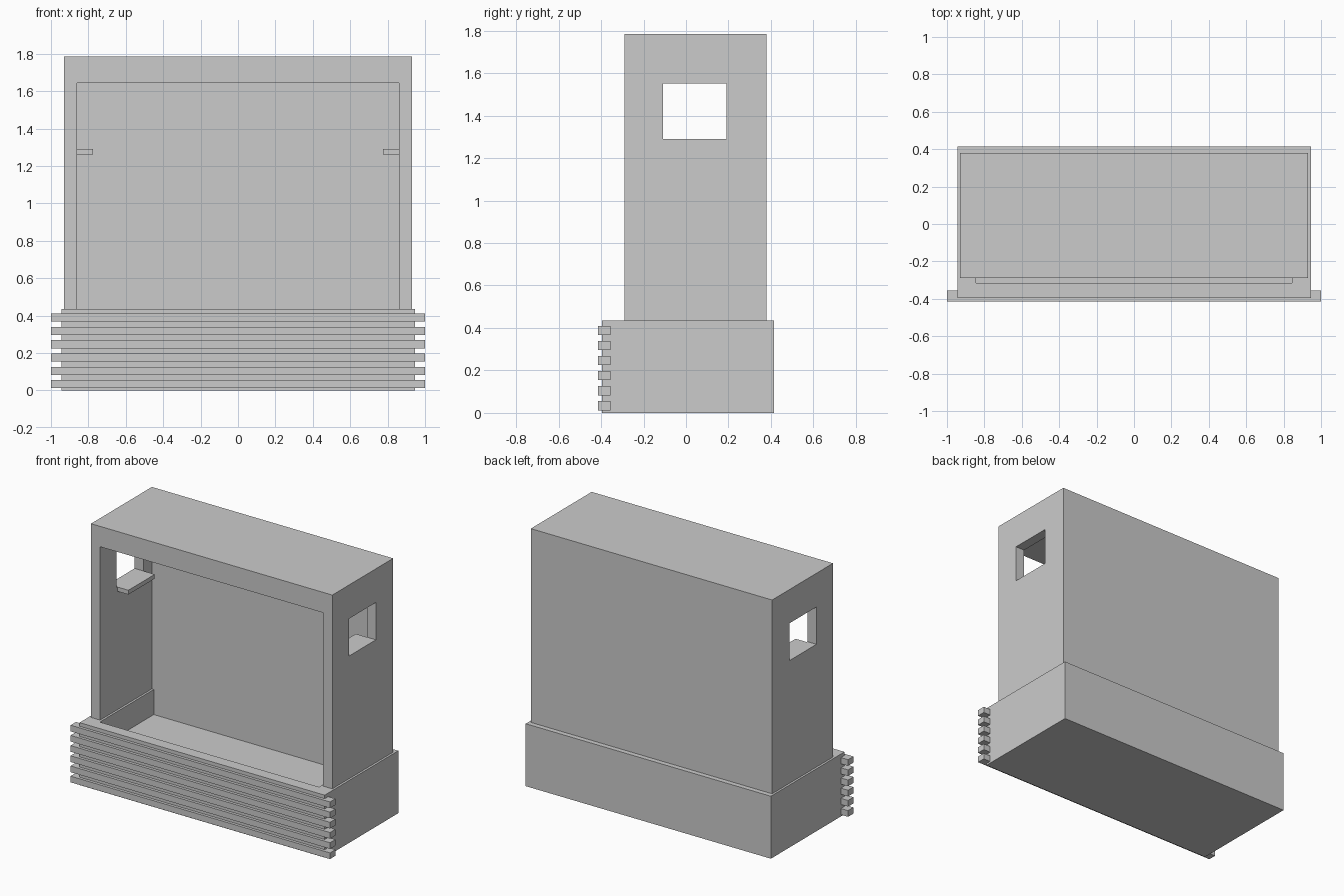
import bpy
import bmesh
from mathutils import Matrix, Vector

if "Cube" in bpy.data.objects:
    bpy.data.objects.remove(bpy.data.objects["Cube"])


def box(name, lo, hi):
    """Axis-aligned box from two opposite corners."""
    lo, hi = Vector(lo), Vector(hi)
    bm = bmesh.new()
    bmesh.ops.create_cube(bm, size=1, matrix=Matrix.Translation((lo + hi) / 2)
                          @ Matrix.Diagonal((hi - lo).to_4d()))
    mesh = bpy.data.meshes.new(name)
    bm.to_mesh(mesh)
    bm.free()
    ob = bpy.data.objects.new(name, mesh)
    bpy.context.collection.objects.link(ob)
    return ob


def cut(target, lo, hi):
    """Subtract a box from the target and discard the cutter."""
    cutter = box("cutter", lo, hi)
    cutter.hide_render = True
    mod = target.modifiers.new("cut", 'BOOLEAN')
    mod.operation = 'DIFFERENCE'
    mod.solver = 'EXACT'
    mod.object = cutter
    bpy.context.view_layer.objects.active = target
    bpy.ops.object.modifier_apply(modifier=mod.name)
    bpy.data.objects.remove(cutter)


BASE_TOP = 0.435
BACK = 0.28      # inner face of the back wall

# Planter-like base with a shallow recess
base = box("base_tub", (-0.945, -0.395, 0), (0.945, 0.415, BASE_TOP))
cut(base, (-0.845, -0.315, 0.26), (0.845, BACK, 0.6))

# Upper housing, open at the front and bottom, with a window in each side
housing = box("housing", (-0.93, -0.29, BASE_TOP), (0.93, 0.38, 1.785))
cut(housing, (-0.86, -0.5, 0.3), (0.86, BACK, 1.643))
cut(housing, (-1.2, -0.108, 1.29), (1.2, 0.19, 1.55))

# Small ledges inside, under the windows
for side, label in ((-1, "left"), (1, "right")):
    xs = sorted((side * 0.775, side * 0.86))
    box(label + "_ledge", (xs[0], -0.1, 1.26), (xs[1], 0.19, 1.29))

# Horizontal slats across the front of the base
for i in range(6):
    z = 0.012 + i * 0.071
    box(f"front_slat_{i + 1}", (-1, -0.415, z), (1, -0.356, z + 0.043))
